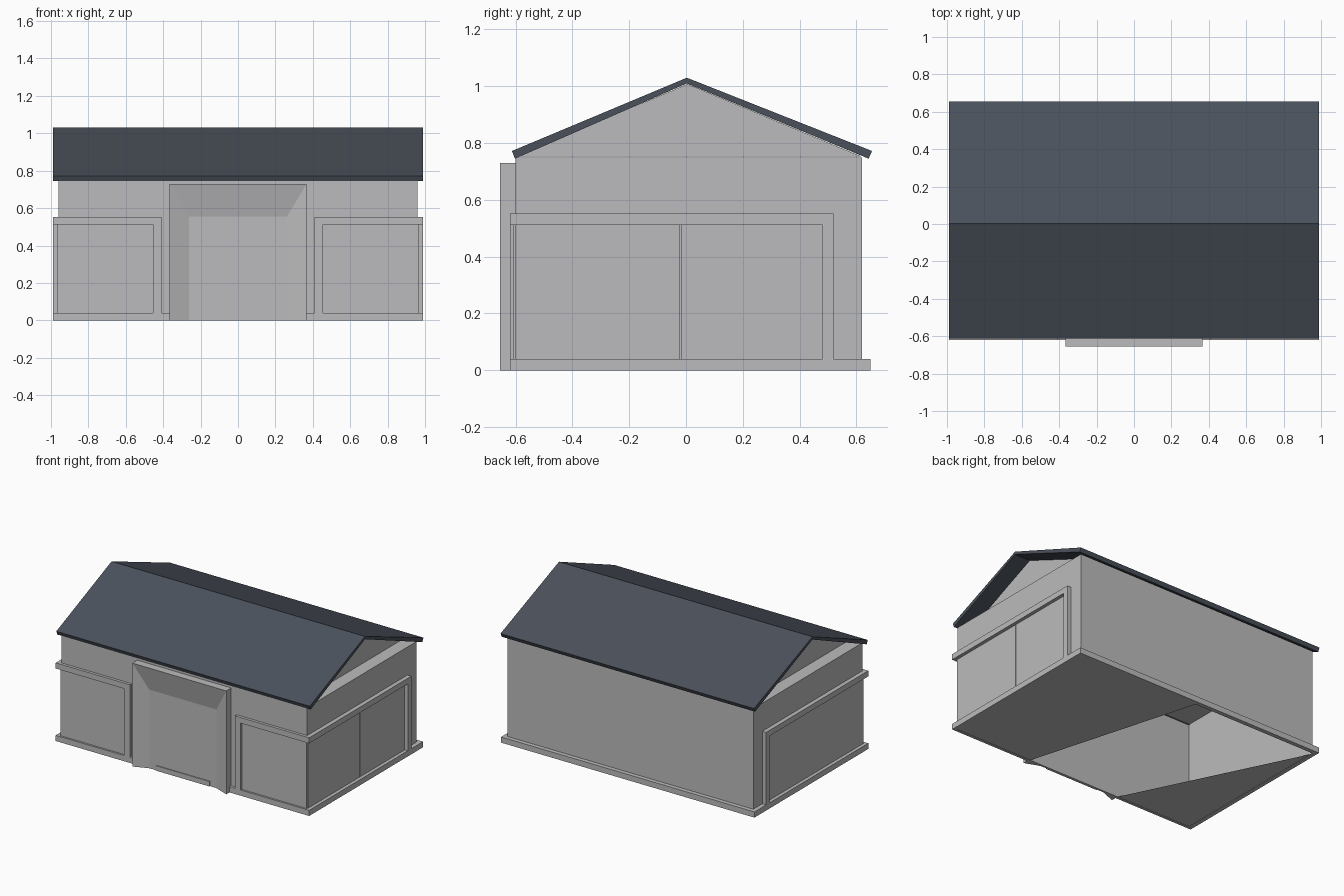
import bpy, bmesh

if "Cube" in bpy.data.objects:
    bpy.data.objects.remove(bpy.data.objects["Cube"])


def material(name, rgb):
    m = bpy.data.materials.new(name)
    m.diffuse_color = (*rgb, 1)
    m.use_nodes = True
    m.node_tree.nodes["Principled BSDF"].inputs["Base Color"].default_value = m.diffuse_color
    return m


GREY = material("wall grey", (0.50, 0.50, 0.51))
SLATE = material("roof slate", (0.070, 0.082, 0.105))


def mesh_object(name, verts, faces, mat, recalc=True):
    bm = bmesh.new()
    vs = [bm.verts.new(v) for v in verts]
    for f in faces:
        bm.faces.new([vs[i] for i in f])
    if recalc:
        bmesh.ops.recalc_face_normals(bm, faces=bm.faces)
    me = bpy.data.meshes.new(name)
    bm.to_mesh(me)
    bm.free()
    me.materials.append(mat)
    ob = bpy.data.objects.new(name, me)
    bpy.context.collection.objects.link(ob)
    return ob


BOX = [(0, 1, 3, 2), (4, 6, 7, 5), (0, 4, 5, 1), (2, 3, 7, 6), (0, 2, 6, 4), (1, 5, 7, 3)]


def box(name, xs, ys, zs, mat=GREY, skip=()):
    verts = [(x, y, z) for x in xs for y in ys for z in zs]
    faces = [f for i, f in enumerate(BOX) if i not in skip]
    return mesh_object(name, verts, faces, mat)


def prism_x(name, profile, x0, x1, mat):
    """Extrude a (y, z) profile along x."""
    n = len(profile)
    verts = [(x, y, z) for x in (x0, x1) for y, z in profile]
    faces = [tuple(range(n)), tuple(range(n, 2 * n))]
    faces += [(i, (i + 1) % n, n + (i + 1) % n, n + i) for i in range(n)]
    return mesh_object(name, verts, faces, mat)


# Hollow wall shell, open underneath
box("walls", (-0.96, 0.96), (-0.60, 0.62), (0, 0.75), skip=(4,))

# Floor in two pieces with an open wedge between them
mesh_object("floor_right", [(0.36, -0.62, 0.002), (0.98, -0.62, 0.002), (0.98, 0.64, 0.002), (0, 0.64, 0.002)],
            [(3, 2, 1, 0)], GREY, False)
mesh_object("floor_left", [(-0.98, -0.62, 0.002), (-0.36, -0.62, 0.002), (-0.98, 0.64, 0.002)],
            [(2, 1, 0)], GREY, False)

# Plinth along the back
box("plinth_back", (-0.99, 0.99), (0.62, 0.65), (0, 0.04))

for s, side in ((-1, "left"), (1, "right")):
    def span(a, b):
        return tuple(sorted((s * a, s * b)))

    # Plinth on the end and on the front up to the entrance
    box("plinth_end_" + side, span(0.96, 0.99), (-0.62, 0.62), (0, 0.04))
    box("plinth_front_" + side, span(0.365, 0.96), (-0.62, -0.60), (0, 0.04))

    # Corner window trim: bands and outer jambs
    box("band_front_" + side, span(0.41, 0.96), (-0.62, -0.60), (0.512, 0.552))
    box("band_end_" + side, span(0.96, 0.99), (-0.62, 0.52), (0.512, 0.552))
    box("jamb_front_" + side, span(0.41, 0.455), (-0.62, -0.60), (0.04, 0.512))
    box("jamb_end_" + side, span(0.96, 0.99), (0.48, 0.52), (0.04, 0.512))

    # Window plates
    box("window_front_" + side, span(0.455, 0.96), (-0.607, -0.60), (0.04, 0.512))
    for k, (y0, y1) in enumerate(((-0.60, -0.022), (-0.018, 0.48))):
        box(f"window_end_{side}_{k + 1}", span(0.96, 0.966), (y0, y1), (0.04, 0.512))

    # Gable set back from the wall edge
    prism_x("gable_" + side, [(-0.60, 0.752), (0.62, 0.752), (0.005, 1.008)], s * 0.86, s * 0.87, GREY)

# Entrance surround with splayed inner faces
outline = ((0.367, 0.73), (0.367, 0.73), (0.262, 0.555), (0.262, 0.555))
depth = (-0.60, -0.655, -0.615, -0.60)
verts = []
for (w, h), y in zip(outline, depth):
    verts += [(-w, y, 0), (-w, y, h), (w, y, h), (w, y, 0)]
faces = [(4 * r + i, 4 * r + i + 1, 4 * ((r + 1) % 4) + i + 1, 4 * ((r + 1) % 4) + i)
         for r in range(4) for i in range(3)]
faces += [(0, 4, 8, 12), (3, 7, 11, 15)]
mesh_object("entrance_surround", verts, faces, GREY)
box("entrance_door", (-0.262, 0.262), (-0.614, -0.60), (0, 0.555))
box("threshold", (-0.21, 0.21), (-0.62, -0.614), (0, 0.035))

# Pitched roof in three lengths with fine seams
roof = [(-0.613, 0.772), (0.003, 1.03), (0.655, 0.772), (0.643, 0.745), (0.003, 1.01), (-0.602, 0.745)]
cuts = (-0.99, -0.40, 0.02, 0.99)
for k in range(3):
    prism_x(f"roof_{k + 1}", roof, cuts[k], cuts[k + 1], SLATE)
